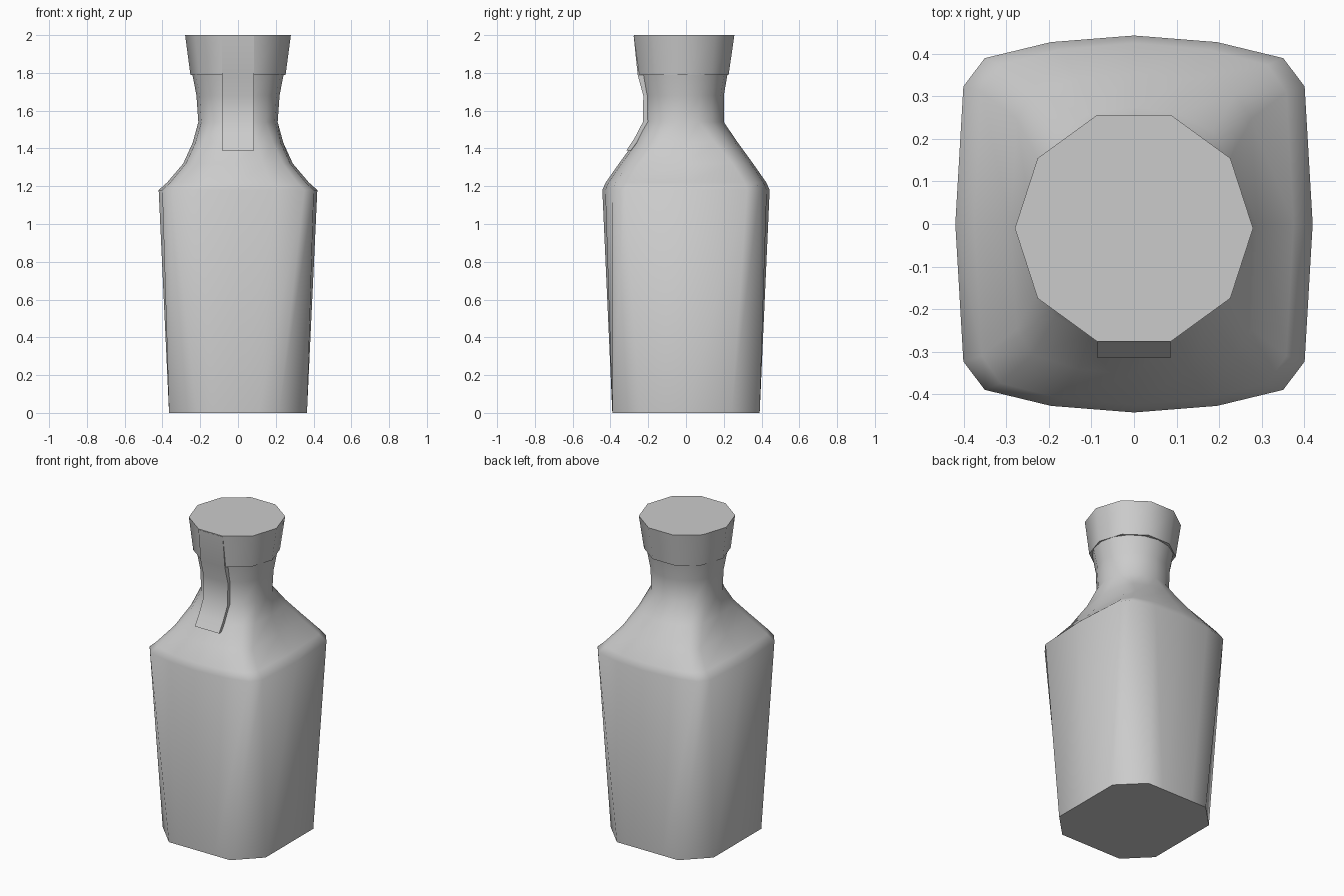
import bpy
import bmesh
import math

cube = bpy.data.objects.get("Cube")
if cube:
    bpy.data.objects.remove(cube, do_unlink=True)

grey = bpy.data.materials.new("plain grey")
grey.use_nodes = True
grey.diffuse_color = (0.6, 0.6, 0.6, 1)
grey.node_tree.nodes["Principled BSDF"].inputs["Base Color"].default_value = (0.6, 0.6, 0.6, 1)


def loft(name, rings, smooth_angle):
    """Skin a stack of closed rings and cap both ends."""
    bm = bmesh.new()
    loops = [[bm.verts.new(p) for p in ring] for ring in rings]
    n = len(loops[0])
    for low, high in zip(loops, loops[1:]):
        for i in range(n):
            j = (i + 1) % n
            bm.faces.new((low[i], low[j], high[j], high[i]))
    bm.faces.new(loops[0][::-1])
    bm.faces.new(loops[-1])
    bmesh.ops.recalc_face_normals(bm, faces=bm.faces)
    mesh = bpy.data.meshes.new(name)
    bm.to_mesh(mesh)
    bm.free()
    mesh.materials.append(grey)
    obj = bpy.data.objects.new(name, mesh)
    bpy.context.collection.objects.link(obj)
    bpy.ops.object.select_all(action="DESELECT")
    obj.select_set(True)
    bpy.context.view_layer.objects.active = obj
    bpy.ops.object.shade_smooth_by_angle(angle=math.radians(smooth_angle))
    return obj


def mirror_quarter(quarter):
    """Turn a quarter outline (from +x to +y) into a whole outline."""
    half = quarter + [(-x, y) for x, y in quarter[-2::-1]]
    return half + [(x, -y) for x, y in half[-2:0:-1]]


# Unit outlines: chamfered base, bulging shoulder, round neck
base = mirror_quarter([(1, 0), (1, 0.62), (0.595, 1), (0.3, 1), (0, 1)])
square = mirror_quarter([(1, 0), (0.955, 0.73), (0.835, 0.88), (0.465, 0.965), (0, 1)])
circle = mirror_quarter([(math.cos(k * math.pi / 8), math.sin(k * math.pi / 8)) for k in range(5)])


def ring(outline, other, mix, z, rx, ry, cy=0):
    return [((a[0] + (b[0] - a[0]) * mix) * rx, (a[1] + (b[1] - a[1]) * mix) * ry + cy, z)
            for a, b in zip(outline, other)]


# Bottle: tapered body, shoulder and flared neck
loft("bottle", [
    ring(base, square, 0, 0, 0.365, 0.39),
    ring(base, square, 1, 1.18, 0.42, 0.443),
    ring(square, circle, 0, 1.22, 0.375, 0.425),
    ring(square, circle, 0.1, 1.32, 0.29, 0.355),
    ring(square, circle, 0.5, 1.43, 0.24, 0.275),
    ring(square, circle, 1, 1.54, 0.21, 0.211, -0.011),
    ring(square, circle, 1, 1.68, 0.22, 0.211, -0.011),
    ring(square, circle, 1, 1.8, 0.243, 0.232, -0.011),
], 60)


# Ten-sided cap
def decagon(r, z, cy):
    return [(r * math.cos(k * math.pi / 5), r * math.sin(k * math.pi / 5) + cy, z)
            for k in range(10)]


loft("cap", [decagon(0.252, 1.79, -0.014), decagon(0.28, 2, -0.01)], 40)

# Seal strip running from the cap front down onto the shoulder
path = [(-0.315, 1.39), (-0.275, 1.45), (-0.228, 1.54), (-0.226, 1.68), (-0.256, 1.79), (-0.277, 1.995)]
loft("seal_strip", [
    [(-0.086, y, z), (0.086, y, z), (0.086, y + 0.035, z), (-0.086, y + 0.035, z)]
    for y, z in path
], 50)
